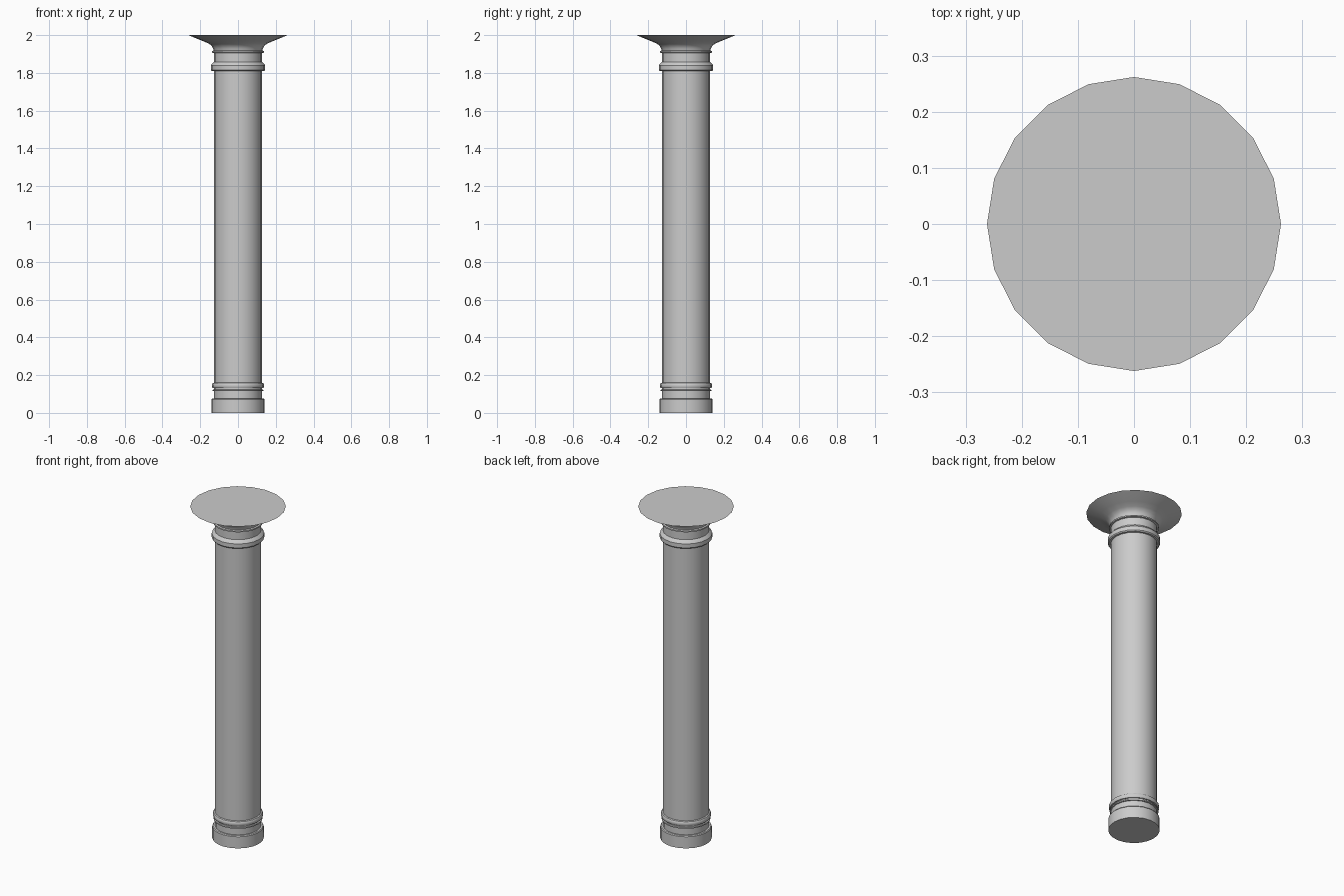
import bpy, bmesh, math

if "Cube" in bpy.data.objects:
    bpy.data.objects.remove(bpy.data.objects["Cube"])

SIDES = 20


def lathe(name, profile, cap_bottom=False, cap_top=False):
    """Revolve a (radius, height) profile around z."""
    bm = bmesh.new()
    rings = []
    for r, z in profile:
        rings.append([bm.verts.new((r * math.cos(2 * math.pi * i / SIDES),
                                    r * math.sin(2 * math.pi * i / SIDES), z))
                      for i in range(SIDES)])
    for low, high in zip(rings, rings[1:]):
        for i in range(SIDES):
            j = (i + 1) % SIDES
            bm.faces.new((low[i], low[j], high[j], high[i]))
    if cap_bottom:
        bm.faces.new(rings[0][::-1])
    if cap_top:
        bm.faces.new(rings[-1])
    mesh = bpy.data.meshes.new(name)
    bm.to_mesh(mesh)
    bm.free()
    obj = bpy.data.objects.new(name, mesh)
    bpy.context.collection.objects.link(obj)
    bpy.ops.object.select_all(action='DESELECT')
    obj.select_set(True)
    bpy.context.view_layer.objects.active = obj
    bpy.ops.object.shade_smooth_by_angle(angle=math.radians(30))
    return obj


# Base: plinth drum, neck, thin fillet and rounded ring
lathe("column_base", [
    (0.141, 0), (0.141, 0.07), (0.137, 0.075), (0.126, 0.075),
    (0.126, 0.115), (0.134, 0.115), (0.134, 0.122), (0.127, 0.124),
    (0.127, 0.131), (0.134, 0.131), (0.138, 0.138), (0.138, 0.15),
    (0.134, 0.157), (0.127, 0.16)], cap_bottom=True)

# Plain shaft
lathe("column_shaft", [(0.127, 0.16), (0.127, 1.81)])

# Collar ring below the capital
lathe("collar", [
    (0.127, 1.81), (0.139, 1.81), (0.144, 1.816), (0.144, 1.84),
    (0.139, 1.847), (0.127, 1.858)])

# Capital: neck, thin fillet and flared top
lathe("capital", [
    (0.127, 1.858), (0.127, 1.905), (0.137, 1.907), (0.137, 1.915),
    (0.129, 1.918), (0.132, 1.93), (0.141, 1.945), (0.158, 1.957),
    (0.19, 1.97), (0.225, 1.984), (0.262, 2.0)], cap_top=True)
